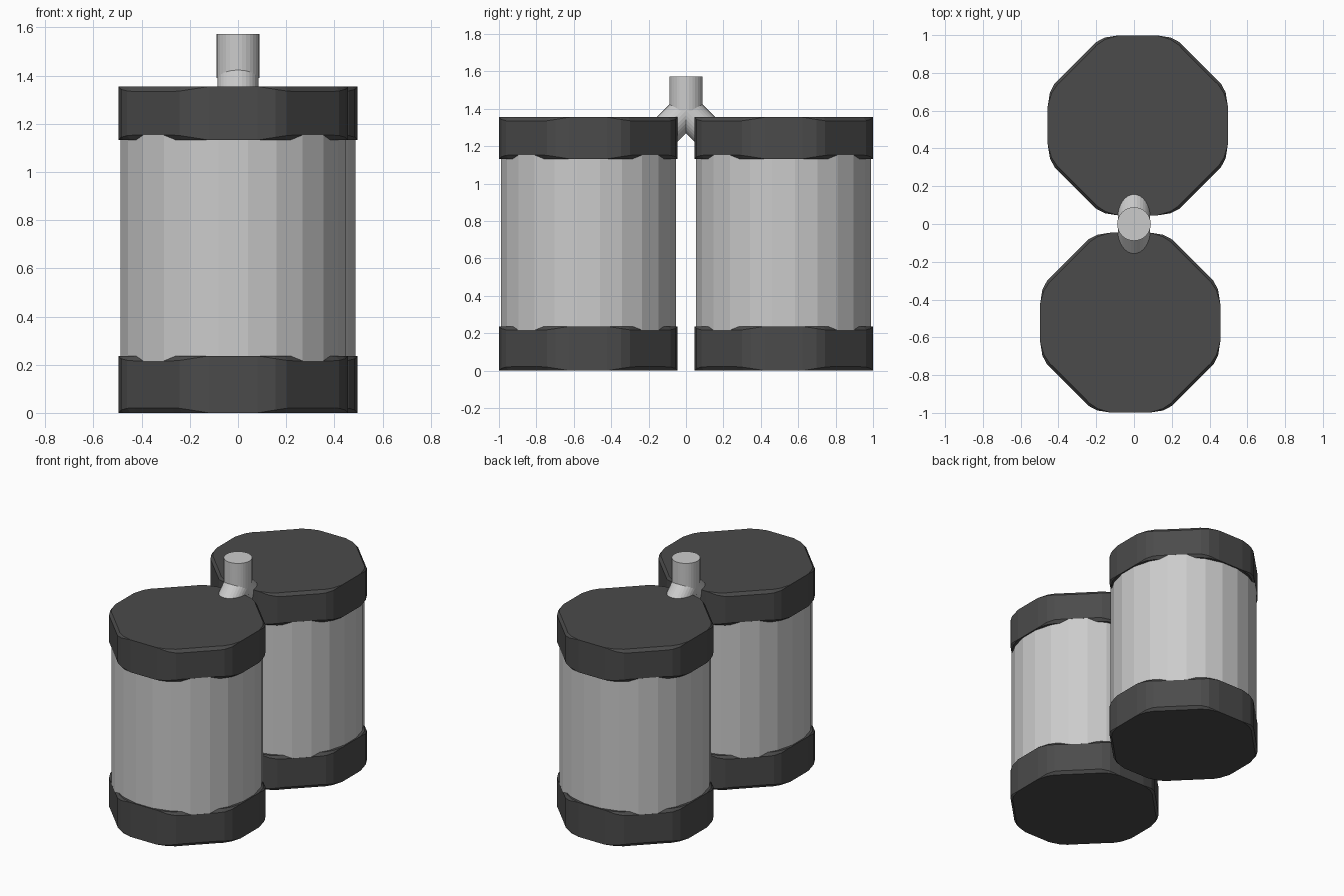
import bpy, bmesh, math
from mathutils import Vector, Matrix

if "Cube" in bpy.data.objects:
    bpy.data.objects.remove(bpy.data.objects["Cube"])

dark = bpy.data.materials.new("dark_cap")
dark.diffuse_color = (0.07, 0.07, 0.07, 1)
dark.use_nodes = True
dark.node_tree.nodes["Principled BSDF"].inputs["Base Color"].default_value = dark.diffuse_color


def add_object(name, bm, location=(0, 0, 0), material=None):
    bmesh.ops.recalc_face_normals(bm, faces=bm.faces)
    mesh = bpy.data.meshes.new(name)
    bm.to_mesh(mesh)
    bm.free()
    obj = bpy.data.objects.new(name, mesh)
    obj.location = location
    bpy.context.collection.objects.link(obj)
    if material:
        mesh.materials.append(material)
    return obj


def cylinder(name, start, end, radius, sides, turn=0.0):
    start, end = Vector(start), Vector(end)
    axis = end - start
    bm = bmesh.new()
    bmesh.ops.create_cone(bm, cap_ends=True, segments=sides, radius1=radius,
                          radius2=radius, depth=axis.length,
                          matrix=Matrix.Rotation(turn, 4, 'Z'))
    rot = axis.to_track_quat('Z', 'Y').to_matrix().to_4x4()
    bm.transform(Matrix.Translation((start + end) / 2) @ rot)
    return add_object(name, bm)


# Rounded octagon: x, y, chamfer drop, rim scale over one eighth of the outline
EIGHTH = [(0.477, 0.10, 0.0, 1.0), (0.465, 0.175, 0.012, 0.98),
          (0.440, 0.222, 0.019, 0.97), (0.410, 0.252, 0.021, 0.967)]
QUARTER = EIGHTH + [(y, x, d, s) for x, y, d, s in reversed(EIGHTH)]


def cap(name, cx, cy, z0, z1):
    bm = bmesh.new()
    rings = [[], [], [], []]
    for q in range(4):
        rot = Matrix.Rotation(q * math.pi / 2, 2)
        for x, y, drop, scale in QUARTER:
            p = rot @ Vector((x, y))
            for ring, k, z in zip(rings, (scale, 1, 1, scale),
                                  (z0, z0 + drop, z1 - drop, z1)):
                ring.append(bm.verts.new((p.x * k, p.y * k, z)))
    n = len(rings[0])
    for a, b in zip(rings, rings[1:]):
        for i in range(n):
            j = (i + 1) % n
            bm.faces.new((a[i], a[j], b[j], b[i]))
    bm.faces.new(rings[0][::-1])
    bm.faces.new(rings[3])
    # The chamfer fades out on the four main flats
    bmesh.ops.remove_doubles(bm, verts=bm.verts, dist=0.0001)
    return add_object(name, bm, (cx, cy, 0), dark)


# Two tanks, slightly offset sideways, each with two caps and a pipe branch
for side, s in (("front", -1), ("back", 1)):
    cx, cy = 0.02 * s, 0.522 * s
    cylinder(side + "_tank_body", (cx, cy, 0.15), (cx, cy, 1.22), 0.472, 24,
             math.radians(7.5))
    cap(side + "_bottom_cap", cx, cy, 0.0, 0.237)
    cap(side + "_top_cap", cx, cy, 1.132, 1.355)
    cylinder(side + "_pipe_branch", (0, 0, 1.39), (0, 0.22 * s, 1.17), 0.086, 32)

# Upright outlet pipe
cylinder("outlet_pipe", (0, 0, 1.39), (0, 0, 1.572), 0.089, 32)
